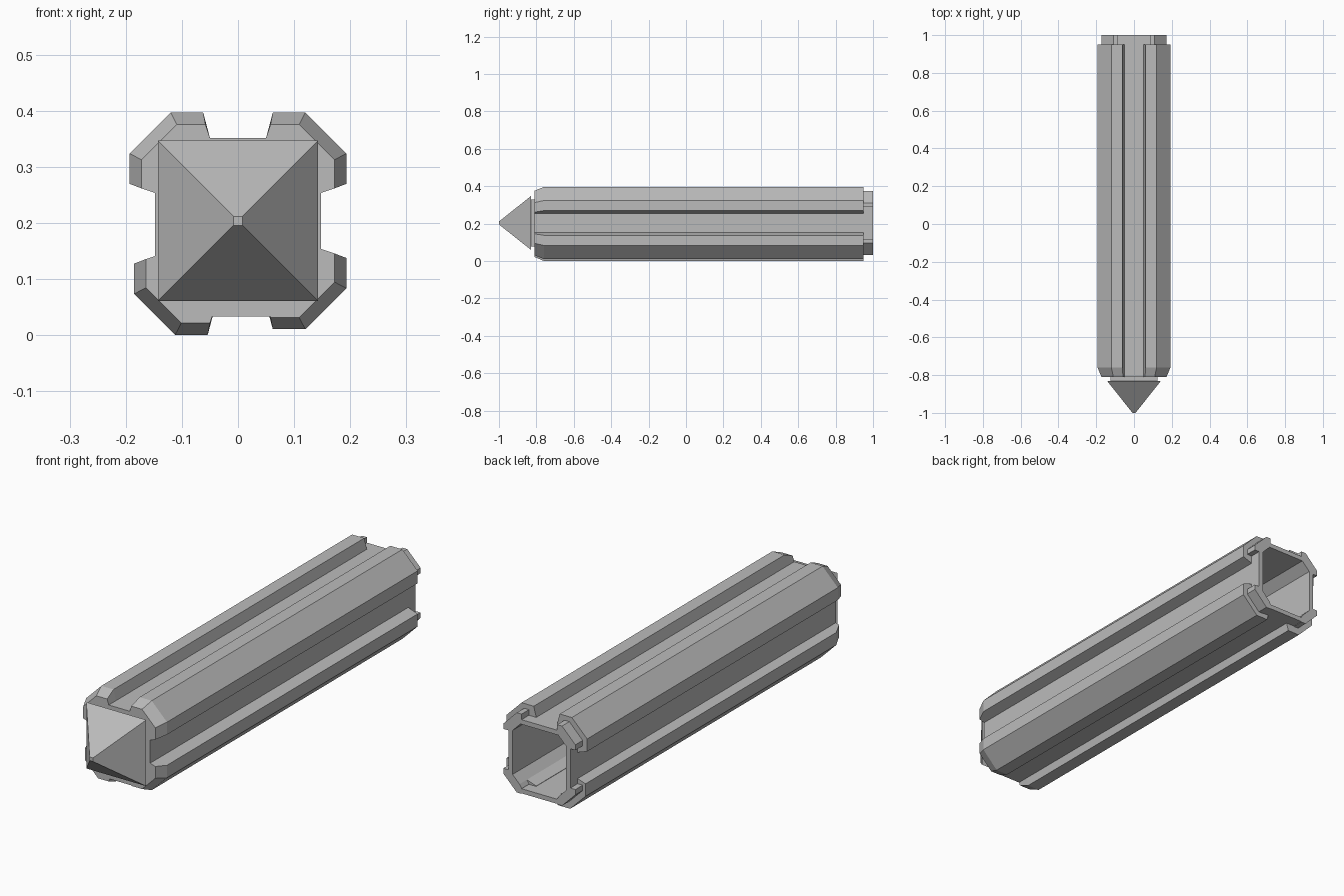
import bpy, bmesh

cube = bpy.data.objects.get("Cube")
if cube:
    bpy.data.objects.remove(cube, do_unlink=True)

CZ = 0.2035  # height of the long axis

grey = bpy.data.materials.new("plain grey")
grey.use_nodes = True
colour = (0.5, 0.5, 0.5, 1)
grey.diffuse_color = colour
grey.node_tree.nodes["Principled BSDF"].inputs["Base Color"].default_value = colour


def loft(name, sections, closed=False):
    """Join matching outlines, each given as (y, [(x, z), ...])."""
    bm = bmesh.new()
    rings = [[bm.verts.new((x, y, z + CZ)) for x, z in pts] for y, pts in sections]
    pairs = list(zip(rings, rings[1:]))
    if closed:
        pairs.append((rings[-1], rings[0]))
    else:
        bm.faces.new(rings[0])
        bm.faces.new(rings[-1])
    for a, b in pairs:
        for i in range(len(a)):
            j = (i + 1) % len(a)
            bm.faces.new((a[i], a[j], b[j], b[i]))
    bmesh.ops.recalc_face_normals(bm, faces=bm.faces[:])
    mesh = bpy.data.meshes.new(name)
    bm.to_mesh(mesh)
    bm.free()
    mesh.materials.append(grey)
    obj = bpy.data.objects.new(name, mesh)
    bpy.context.collection.objects.link(obj)
    return obj


def square(r):
    return [(-r, -r), (r, -r), (r, r), (-r, r)]


def octagon(side, bottom, cut):
    """Chamfered square outline with its own bottom distance."""
    half = [(side - cut, side), (side, side - cut),
            (side, cut - bottom), (side - cut, -bottom)]
    return half + [(-x, z) for x, z in reversed(half)]


# Hollow body, open at the back
outer, inner = octagon(0.148, 0.17, 0.048), octagon(0.128, 0.15, 0.038)
loft("hollow_body", [(-0.80, outer), (1.0, outer), (1.0, inner), (-0.80, inner)], True)
loft("front_plate", [(-0.81, outer), (-0.79, outer)])

# Corner rails: tapered at the front, stepped in at the back
hook = [(0.148, 0.05), (0.133, 0.095), (0.095, 0.133), (0.05, 0.148)]
full = [(0.062, 0.193), (0.12, 0.193), (0.193, 0.12), (0.193, 0.066)] + hook
taper = [(0.058, 0.172), (0.109, 0.172), (0.172, 0.109), (0.172, 0.058)] + hook
step = [(0.085, 0.172), (0.108, 0.172), (0.172, 0.108), (0.172, 0.085),
        (0.148, 0.085), (0.133, 0.095), (0.095, 0.133), (0.085, 0.148)]

for level, sz in (("upper", 1), ("lower", -1)):
    for side, sx in (("left", 1), ("right", -1)):
        # The lower right rail sits slightly off the others
        dx, dz = (0.008, -0.01) if (sx, sz) == (-1, -1) else (0, 0)

        def place(pts):
            return [(x * sx + dx, z * sz + dz) for x, z in pts]

        loft(f"{level}_{side}_rail",
             [(-0.81, place(taper)), (-0.76, place(full)), (0.95, place(full))])
        loft(f"{level}_{side}_rail_end",
             [(0.94, [(x * sx, z * sz) for x, z in step]),
              (1.0, [(x * sx, z * sz) for x, z in step])])

# Pointed nose on a short neck
loft("nose_neck", [(-0.835, square(0.125)), (-0.805, square(0.125))])
loft("pointed_nose", [(-1.0, square(0.008)), (-0.83, square(0.143))])
